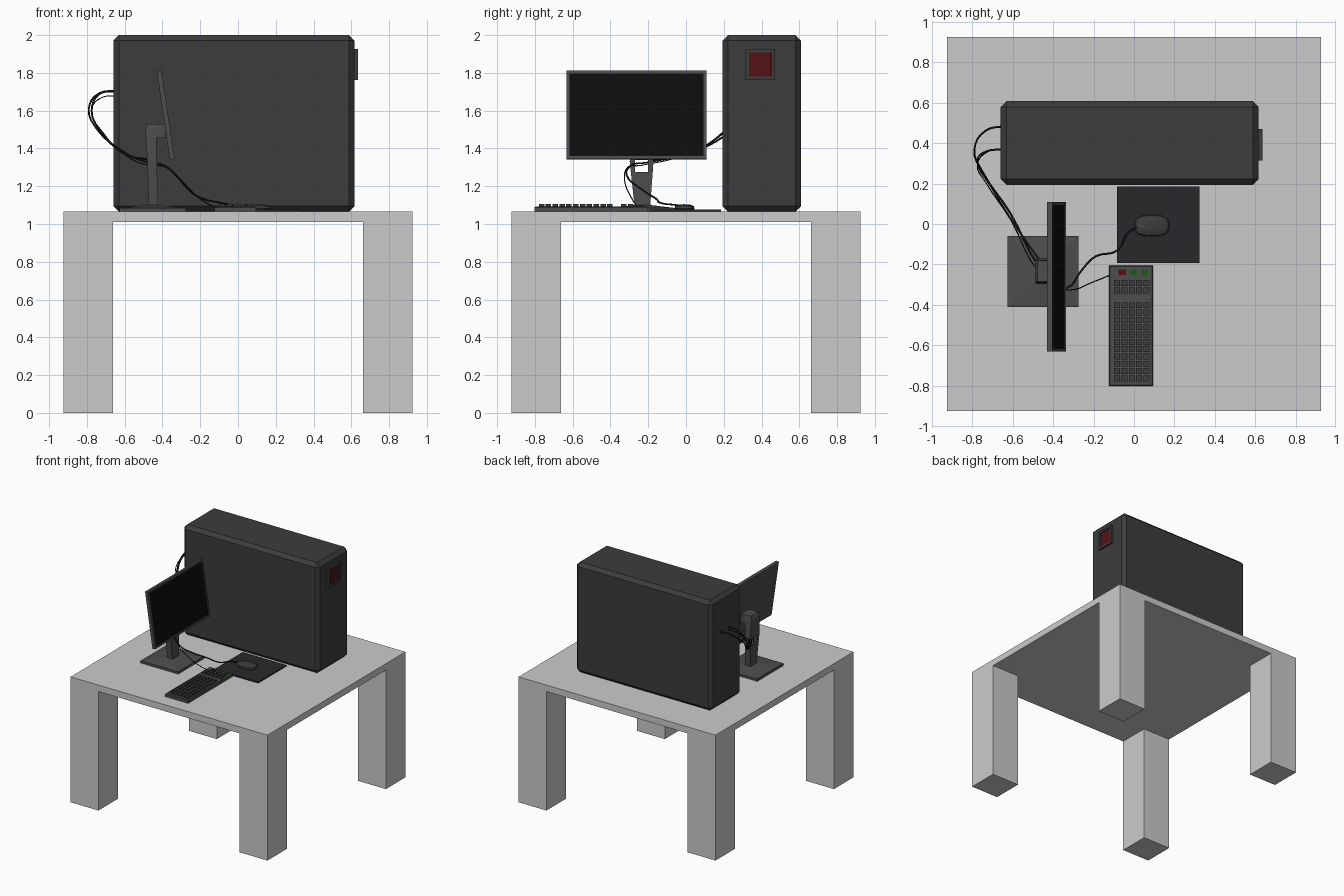
import bpy, bmesh, math
from mathutils import Matrix, Vector

if "Cube" in bpy.data.objects:
    bpy.data.objects.remove(bpy.data.objects["Cube"])


def mat(name, r, g, b):
    m = bpy.data.materials.new(name)
    m.diffuse_color = (r, g, b, 1)
    m.use_nodes = True
    m.node_tree.nodes["Principled BSDF"].inputs["Base Color"].default_value = m.diffuse_color
    return m


CASE = mat("case_black", 0.045, 0.045, 0.045)
FRAME = mat("dark_grey", 0.075, 0.075, 0.075)
SCREEN = mat("screen_black", 0.004, 0.004, 0.004)
PAD = mat("pad_black", 0.022, 0.022, 0.024)
CABLE = mat("cable_black", 0.01, 0.01, 0.01)
KEY = mat("key_grey", 0.045, 0.045, 0.045)
RED = mat("dark_red", 0.09, 0.006, 0.008)
GREEN = mat("dark_green", 0.01, 0.1, 0.01)


def add_box(bm, x0, x1, y0, y1, z0, z1):
    c = Vector(((x0 + x1) / 2, (y0 + y1) / 2, (z0 + z1) / 2))
    m = Matrix.Translation(c) @ Matrix.Diagonal((x1 - x0, y1 - y0, z1 - z0, 1))
    bmesh.ops.create_cube(bm, size=1, matrix=m)


def finish(bm, name, *mats):
    me = bpy.data.meshes.new(name)
    bmesh.ops.recalc_face_normals(bm, faces=bm.faces)
    bm.to_mesh(me)
    bm.free()
    for m in mats:
        me.materials.append(m)
    ob = bpy.data.objects.new(name, me)
    bpy.context.collection.objects.link(ob)
    return ob


def boxes(name, material, *dims):
    bm = bmesh.new()
    for d in dims:
        add_box(bm, *d)
    return finish(bm, name, *([material] if material else []))


def loft(name, material, rings):
    """Stack closed rings of points, capped at both ends."""
    bm = bmesh.new()
    vs = [[bm.verts.new(p) for p in r] for r in rings]
    n = len(vs[0])
    for a, b in zip(vs, vs[1:]):
        for i in range(n):
            bm.faces.new((a[i], a[(i + 1) % n], b[(i + 1) % n], b[i]))
    bm.faces.new(vs[0])
    bm.faces.new(vs[-1])
    return finish(bm, name, material)


def rect(x0, x1, y0, y1, z):
    return [(x0, y0, z), (x1, y0, z), (x1, y1, z), (x0, y1, z)]


def cable(name, radius, pts):
    cu = bpy.data.curves.new(name, 'CURVE')
    cu.dimensions = '3D'
    cu.bevel_depth = radius
    cu.bevel_resolution = 1
    cu.resolution_u = 4
    cu.use_fill_caps = True
    sp = cu.splines.new('BEZIER')
    sp.bezier_points.add(len(pts) - 1)
    for bp, p in zip(sp.bezier_points, pts):
        bp.co = p
        bp.handle_left_type = bp.handle_right_type = 'AUTO'
    cu.materials.append(CABLE)
    bpy.context.collection.objects.link(bpy.data.objects.new(name, cu))


# Table: slab and four legs
H, L = 0.925, 0.663
boxes("table_top", None, (-H, H, -H, H, 1.01, 1.065))
for i, sx in enumerate((-1, 1)):
    for j, sy in enumerate((-1, 1)):
        xs, ys = sorted((sx * L, sx * H)), sorted((sy * L, sy * H))
        boxes(f"table_leg_{i}{j}", None, (*xs, *ys, 0, 1.01))

# Computer tower with chamfered edges
bm = bmesh.new()
add_box(bm, -0.66, 0.617, 0.193, 0.609, 1.065, 2.0)
bmesh.ops.bevel(bm, geom=bm.edges[:], offset=0.029, segments=1, affect='EDGES')
finish(bm, "computer_case", CASE)

# Power button panel with recessed red button
bm = bmesh.new()
add_box(bm, 0.60, 0.635, 0.315, 0.47, 1.762, 1.927)
bm.normal_update()
f = max(bm.faces, key=lambda f: f.calc_center_median().x)
bmesh.ops.inset_region(bm, faces=[f], thickness=0.026, depth=0)
bmesh.ops.inset_region(bm, faces=[f], thickness=0.001, depth=-0.006)
f.material_index = 1
finish(bm, "power_button", CASE, RED)

# Monitor: tilted panel with recessed screen
bm = bmesh.new()
add_box(bm, -0.013, 0.013, -0.37, 0.37, -0.2365, 0.2365)
bm.normal_update()
f = max(bm.faces, key=lambda f: f.calc_center_median().x)
bmesh.ops.inset_region(bm, faces=[f], thickness=0.022, depth=0)
bmesh.ops.inset_region(bm, faces=[f], thickness=0.001, depth=-0.005)
f.material_index = 1
mon = finish(bm, "monitor", FRAME, SCREEN)
mon.location = (-0.383, -0.262, 1.577)
mon.rotation_euler.y = math.radians(-8.4)

# Monitor stand: base, tapered column with cable hole, neck
loft("stand_base", FRAME, [rect(-0.627, -0.275, -0.41, -0.06, 1.065),
                           rect(-0.627, -0.275, -0.41, -0.06, 1.085),
                           rect(-0.48, -0.415, -0.28, -0.185, 1.10)])
col = loft("stand_column", FRAME, [rect(-0.472, -0.423, -0.272, -0.19, 1.09),
                                   rect(-0.480, -0.430, -0.298, -0.172, 1.33),
                                   rect(-0.490, -0.432, -0.290, -0.178, 1.50),
                                   rect(-0.478, -0.432, -0.285, -0.183, 1.53)])
cut = boxes("hole_cutter", None, (-0.6, -0.3, -0.27, -0.2, 1.275, 1.34))
cut.hide_render = True
cut.hide_viewport = False
mod = col.modifiers.new("hole", 'BOOLEAN')
mod.operation, mod.object, mod.solver = 'DIFFERENCE', cut, 'EXACT'
bpy.context.view_layer.objects.active = col
bpy.ops.object.modifier_apply(modifier="hole")
bpy.data.objects.remove(cut)
boxes("stand_neck", FRAME, (-0.44, -0.385, -0.285, -0.183, 1.455, 1.53))

# Keyboard: body, key blocks, lamps
loft("keyboard_body", FRAME, [rect(-0.124, 0.094, -0.803, -0.205, 1.065),
                              rect(-0.124, 0.094, -0.803, -0.205, 1.087),
                              rect(-0.118, 0.088, -0.797, -0.211, 1.092)])
keys = []
for y_start, count in ((-0.278, 2), (-0.388, 11)):
    for r in range(count):
        for c in range(5):
            x, y = -0.098 + c * 0.0363, y_start - r * 0.0362
            keys.append((x, x + 0.029, y - 0.029, y, 1.085, 1.105))
boxes("keyboard_keys", KEY, *keys)
for i, m in enumerate((RED, GREEN, GREEN)):
    x = -0.076 + i * 0.055
    boxes(f"keyboard_lamp_{i}", m, (x, x + 0.036, -0.252, -0.226, 1.085, 1.098))

# Mouse pad and mouse
boxes("mouse_pad", PAD, (-0.085, 0.325, -0.193, 0.185, 1.065, 1.076))


def oval(k, z):
    pts = []
    for i in range(24):
        a = 2 * math.pi * i / 24
        c, s = math.cos(a), math.sin(a)
        pts.append((0.088 + k * 0.087 * math.copysign(abs(c) ** 0.7, c),
                    -0.008 + k * 0.053 * math.copysign(abs(s) ** 0.7, s), z))
    return pts


mouse = loft("mouse", CASE, [oval(0.94, 1.075), oval(1, 1.083), oval(0.93, 1.094),
                             oval(0.72, 1.101), oval(0.35, 1.104)])
bpy.ops.object.select_all(action='DESELECT')
mouse.select_set(True)
bpy.context.view_layer.objects.active = mouse
bpy.ops.object.shade_smooth_by_angle()
boxes("mouse_wheel", FRAME, (0.025, 0.05, -0.012, -0.004, 1.09, 1.105))

# Cables from the tower, through the stand hole, to mouse and keyboard
cable("mouse_cable", 0.005, [
    (-0.64, 0.485, 1.705), (-0.73, 0.465, 1.695), (-0.79, 0.37, 1.61),
    (-0.745, 0.25, 1.50), (-0.61, 0.05, 1.385), (-0.47, -0.21, 1.325),
    (-0.39, -0.29, 1.31), (-0.33, -0.315, 1.26), (-0.26, -0.23, 1.18),
    (-0.19, -0.16, 1.135), (-0.08, -0.13, 1.11), (-0.035, -0.05, 1.10),
    (0.02, -0.01, 1.092)])
cable("keyboard_cable", 0.003, [
    (-0.64, 0.37, 1.68), (-0.72, 0.36, 1.67), (-0.775, 0.30, 1.61),
    (-0.73, 0.20, 1.49), (-0.61, 0.02, 1.375), (-0.47, -0.24, 1.31),
    (-0.38, -0.31, 1.30), (-0.30, -0.325, 1.23), (-0.21, -0.29, 1.14),
    (-0.11, -0.25, 1.08)])
# Monitor cable
cable("monitor_cable", 0.005, [
    (-0.64, 0.37, 1.70), (-0.73, 0.36, 1.69), (-0.775, 0.31, 1.60),
    (-0.71, 0.19, 1.475), (-0.6, 0.01, 1.37), (-0.46, -0.19, 1.34)])
